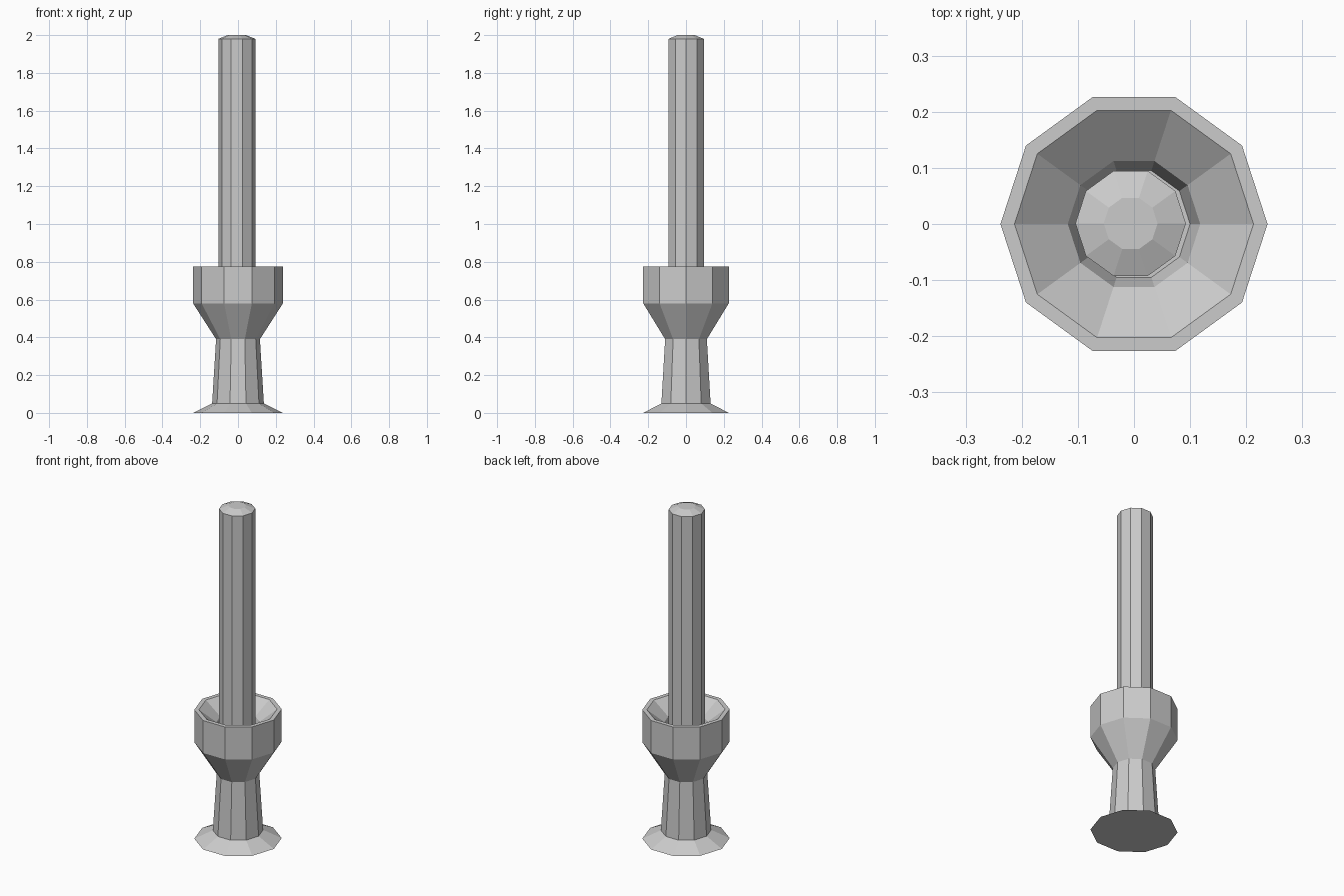
import bpy, bmesh
from math import cos, sin, tau

if "Cube" in bpy.data.objects:
    bpy.data.objects.remove(bpy.data.objects["Cube"])

SIDES = 10

def lathe(name, profile, center=(0, 0)):
    """Revolve (radius, z) points into a closed faceted solid."""
    bm = bmesh.new()
    rings = [[bm.verts.new((center[0] + r * cos(tau * i / SIDES),
                            center[1] + r * sin(tau * i / SIDES), z))
              for i in range(SIDES)] for r, z in profile]
    for a, b in zip(rings, rings[1:]):
        for i in range(SIDES):
            j = (i + 1) % SIDES
            bm.faces.new((a[i], a[j], b[j], b[i]))
    bm.faces.new(rings[0][::-1])
    bm.faces.new(rings[-1])
    mesh = bpy.data.meshes.new(name)
    bm.to_mesh(mesh)
    bm.free()
    obj = bpy.data.objects.new(name, mesh)
    bpy.context.collection.objects.link(obj)
    return obj

# Holder: flared foot, tapered stem, cup with a funnel and socket inside
lathe("candle_holder", [(0.238, 0), (0.137, 0.05), (0.116, 0.39),
                        (0.238, 0.58), (0.238, 0.775), (0.213, 0.775),
                        (0.118, 0.70), (0.10, 0.64)])

# Candle: straight shaft with a chamfered top, slightly off centre
lathe("candle", [(0.0985, 0.64), (0.0985, 1.98), (0.048, 2.0)], (-0.006, 0.001))
